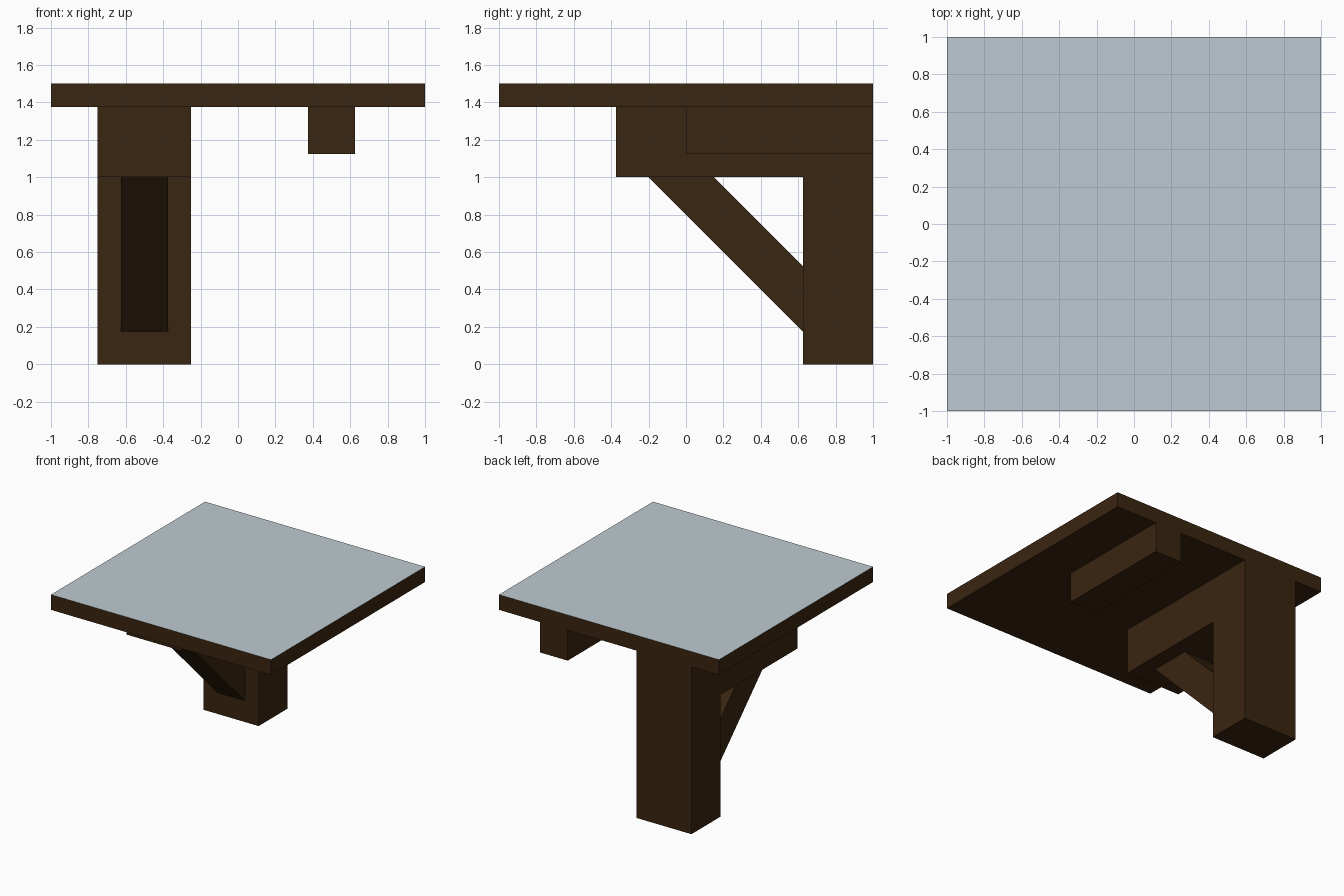
import bpy
import bmesh
from mathutils import Vector

if "Cube" in bpy.data.objects:
    bpy.data.objects.remove(bpy.data.objects["Cube"])


def material(name, color):
    mat = bpy.data.materials.new(name)
    mat.diffuse_color = (*color, 1.0)
    mat.use_nodes = True
    mat.node_tree.nodes["Principled BSDF"].inputs["Base Color"].default_value = mat.diffuse_color
    return mat


wood = material("dark_wood", (0.042, 0.019, 0.0055))
surface = material("pale_blue_grey", (0.51, 0.59, 0.635))


def side_profile(name, x0, x1, outline, mats=(wood,)):
    """Extrude a (y, z) outline from x0 to x1."""
    bm = bmesh.new()
    face = bm.faces.new([bm.verts.new((x0, y, z)) for y, z in outline])
    new = bmesh.ops.extrude_face_region(bm, geom=[face])["geom"]
    verts = [v for v in new if isinstance(v, bmesh.types.BMVert)]
    bmesh.ops.translate(bm, verts=verts, vec=Vector((x1 - x0, 0, 0)))
    bmesh.ops.recalc_face_normals(bm, faces=bm.faces[:])
    mesh = bpy.data.meshes.new(name)
    bm.to_mesh(mesh)
    bm.free()
    for mat in mats:
        mesh.materials.append(mat)
    obj = bpy.data.objects.new(name, mesh)
    bpy.context.collection.objects.link(obj)
    return obj


def rect(y0, y1, z0, z1):
    return [(y0, z0), (y1, z0), (y1, z1), (y0, z1)]


# Square deck, pale on its upper face only
deck = side_profile("deck", -1, 1, rect(-1, 1, 1.375, 1.5), (wood, surface))
for poly in deck.data.polygons:
    poly.material_index = 1 if poly.normal.z > 0.9 else 0

# Post with its overhanging main beam
side_profile("post_and_beam", -0.75, -0.25,
             [(0.625, 0), (1, 0), (1, 1.375), (-0.375, 1.375),
              (-0.375, 1), (0.625, 1)])

# Diagonal brace between post and beam
side_profile("brace", -0.625, -0.375,
             [(-0.2, 1), (0.625, 0.175), (0.625, 0.525), (0.15, 1)])

# Short joist under the other side
side_profile("joist", 0.375, 0.625, rect(0, 1, 1.125, 1.375))
